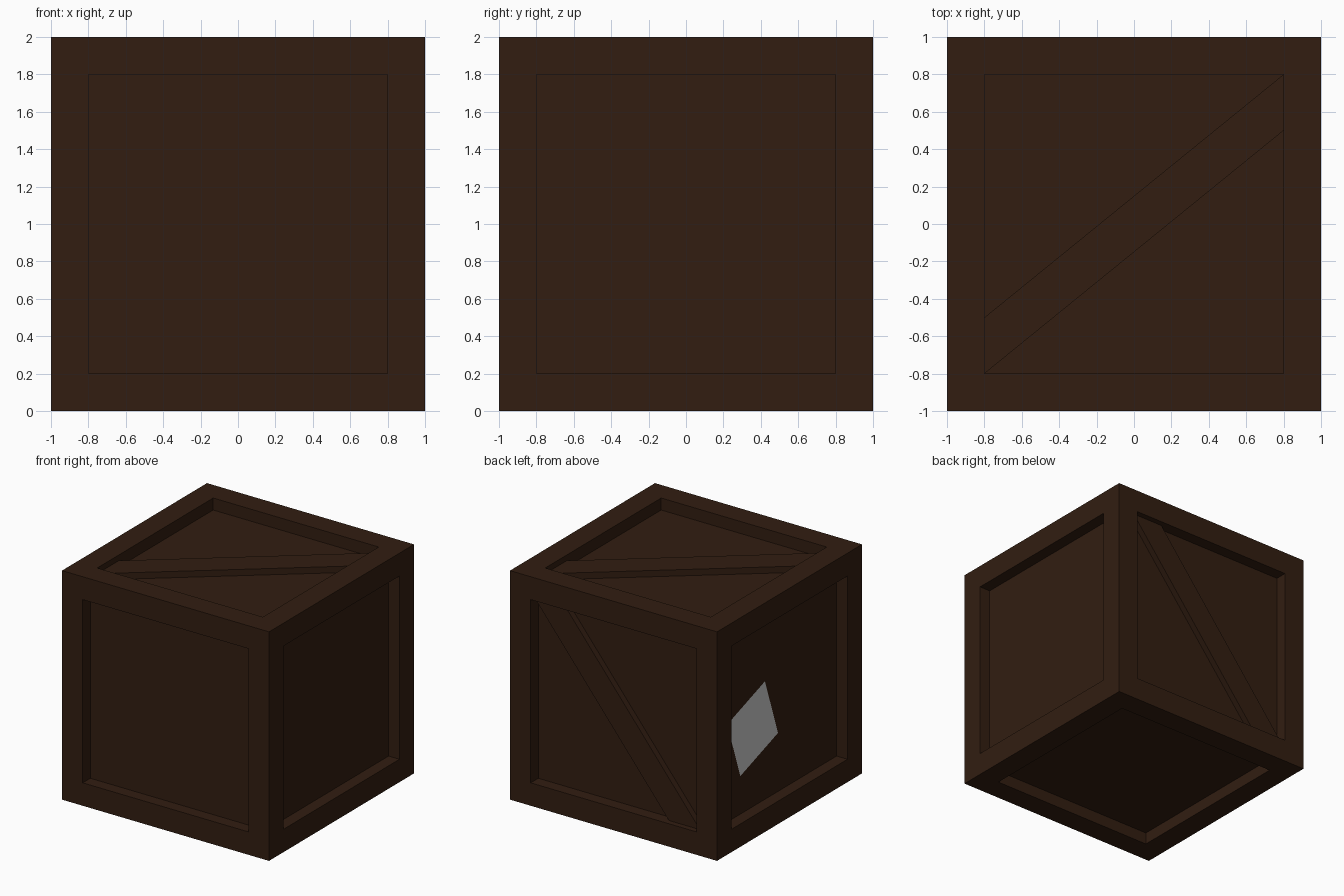
import bpy, bmesh, math
from mathutils import Matrix, Vector

if "Cube" in bpy.data.objects:
    bpy.data.objects.remove(bpy.data.objects["Cube"])

DEPTH = 0.105   # recess of each panel behind the frame
PLANK = 0.05    # plank face sits this far behind the frame

wood = bpy.data.materials.new("dark_wood")
wood.diffuse_color = (0.032, 0.0125, 0.0055, 1)
wood.use_nodes = True
wood.node_tree.nodes["Principled BSDF"].inputs["Base Color"].default_value = wood.diffuse_color


def finish(bm, name, mat=None):
    mesh = bpy.data.meshes.new(name)
    bm.normal_update()
    bm.to_mesh(mesh)
    bm.free()
    ob = bpy.data.objects.new(name, mesh)
    bpy.context.collection.objects.link(ob)
    if mat:
        mesh.materials.append(mat)
    return ob


# Crate body: a cube with a straight-walled recess in all six faces
bm = bmesh.new()
bmesh.ops.create_cube(bm, size=2, matrix=Matrix.Translation((0, 0, 1)))
panels = bm.faces[:]
bmesh.ops.inset_individual(bm, faces=panels, thickness=0.2, use_even_offset=True)
recessed = bmesh.ops.extrude_discrete_faces(bm, faces=panels)["faces"]
for f in recessed:
    f.normal_update()
    bmesh.ops.translate(bm, verts=f.verts[:], vec=-f.normal * DEPTH)
finish(bm, "crate_body", wood)


# Diagonal planks: a slanted outline extruded from the panel outwards
def plank(name, outline, out):
    bm = bmesh.new()
    base = bm.faces.new([bm.verts.new(p) for p in outline])
    ext = bmesh.ops.extrude_face_region(bm, geom=[base])["geom"]
    bmesh.ops.translate(bm, vec=Vector(out) * (DEPTH - PLANK),
                        verts=[v for v in ext if isinstance(v, bmesh.types.BMVert)])
    bmesh.ops.recalc_face_normals(bm, faces=bm.faces[:])
    finish(bm, name, wood)


top = 2 - DEPTH
back = 1 - DEPTH
plank("top_plank", [(-0.8, -0.8, top), (0.8, 0.5, top),
                    (0.8, 0.8, top), (-0.8, -0.5, top)], (0, 0, 1))
plank("back_plank", [(0.8, back, 1.8), (0.5, back, 1.8),
                     (-0.8, back, 0.2), (-0.5, back, 0.2)], (0, 1, 0))

# Tilted square paper label on the left panel
bm = bmesh.new()
place = (Matrix.Translation((-1 + DEPTH - 0.005, 0.366, 0.885))
         @ Matrix.Rotation(math.radians(-19), 4, 'X')
         @ Matrix.Rotation(math.radians(-90), 4, 'Y'))
bmesh.ops.create_grid(bm, x_segments=1, y_segments=1, size=0.275, matrix=place)
finish(bm, "paper_label")
